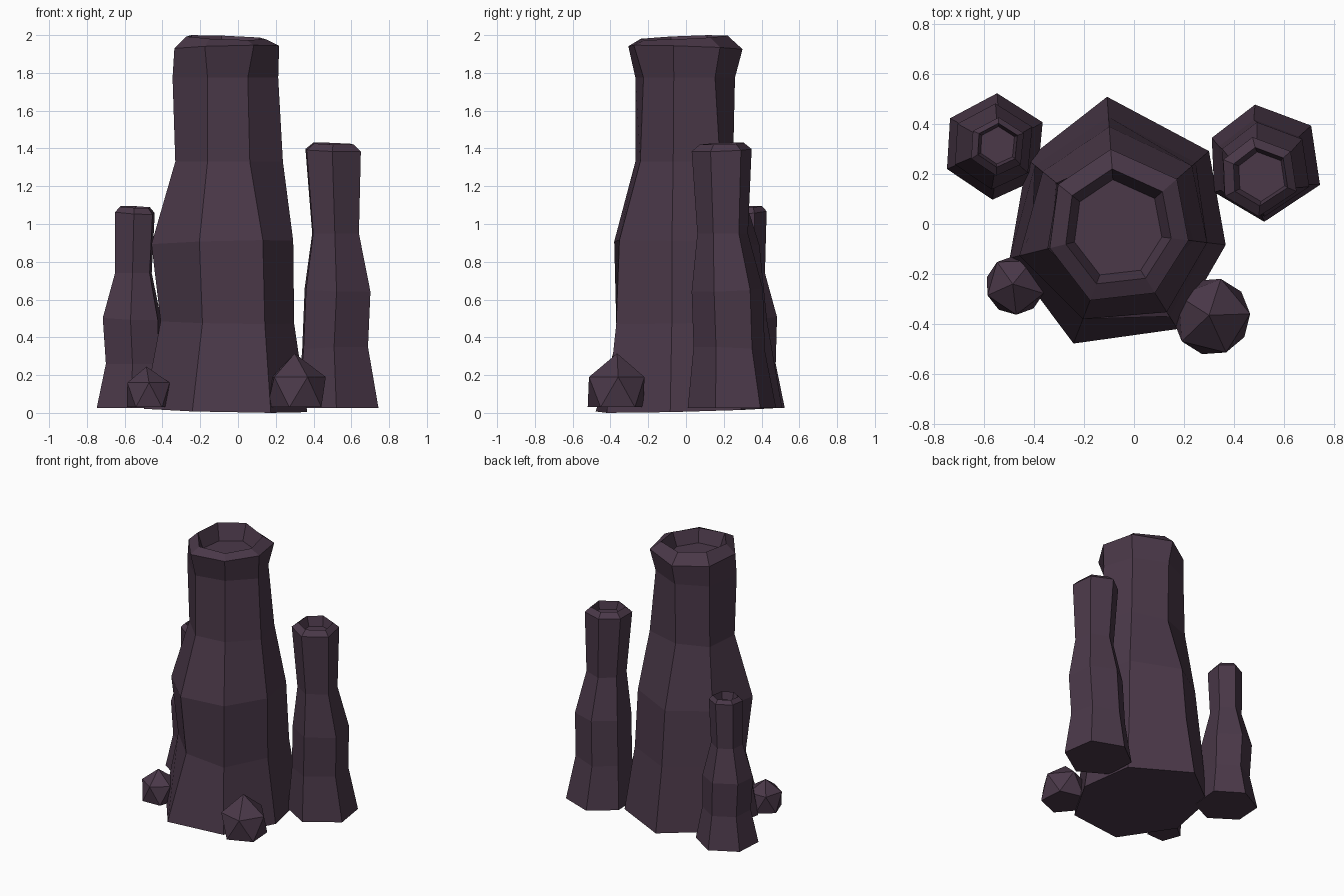
import bpy, bmesh
from math import radians, cos, sin

if "Cube" in bpy.data.objects:
    bpy.data.objects.remove(bpy.data.objects["Cube"])

rock = bpy.data.materials.new("dark_purple_rock")
rock.diffuse_color = (0.069, 0.040, 0.066, 1)
rock.use_nodes = True
rock.node_tree.nodes["Principled BSDF"].inputs["Base Color"].default_value = rock.diffuse_color


def finish(bm, name):
    bmesh.ops.recalc_face_normals(bm, faces=bm.faces)
    mesh = bpy.data.meshes.new(name)
    bm.to_mesh(mesh)
    bm.free()
    mesh.materials.append(rock)
    bpy.context.collection.objects.link(bpy.data.objects.new(name, mesh))


def chimney(name, angles, rings):
    """Stack of rings: (z, tilt, centre x, centre y, radius or one radius per corner)."""
    bm = bmesh.new()
    n = len(angles)
    prev = None
    for z, tilt, cx, cy, radii in rings:
        if not isinstance(radii, (list, tuple)):
            radii = [radii] * n
        ring = []
        for a, r in zip(angles, radii):
            t = radians(a)
            ring.append(bm.verts.new((cx + r * cos(t), cy + r * sin(t),
                                      z + tilt * cos(t - radians(130)))))
        if prev:
            for i in range(n):
                j = (i + 1) % n
                bm.faces.new((prev[i], prev[j], ring[j], ring[i]))
        else:
            bm.faces.new(ring)
        prev = ring
    bm.faces.new(prev)
    finish(bm, name)


# Large central vent with a hollow mouth
X, Y = -0.07, -0.03
rim = [0.33, 0.32, 0.29, 0.29, 0.295, 0.275, 0.30]
chimney("main_chimney", [94, 41, -7, -58, -111, -166, 141], [
    (0.015, 0.015, X, Y, [0.54, 0.49, 0.44, 0.46, 0.48, 0.44, 0.46]),
    (0.48, 0.01, X, Y, [0.46, 0.42, 0.37, 0.40, 0.33, 0.35, 0.42]),
    (0.90, -0.015, X, Y, [0.42, 0.40, 0.365, 0.38, 0.375, 0.40, 0.38]),
    (1.33, 0.0, X, Y, [0.28, 0.32, 0.31, 0.25, 0.255, 0.27, 0.31]),
    (1.775, 0.0, X, Y, [0.29, 0.28, 0.285, 0.23, 0.255, 0.285, 0.30]),
    (1.935, -0.012, X, Y, rim),
    (1.987, 0.013, X, Y, [r * 0.76 for r in rim]),
    (1.88, 0.0, X, Y, [r * 0.63 for r in rim]),
])

# Medium vent on the right
chimney("right_chimney", [100, 39, -22, -91, -150, 155], [
    (0.025, 0.0, 0.525, 0.245, 0.236),
    (0.34, -0.01, 0.512, 0.23, 0.19),
    (0.65, 0.01, 0.525, 0.22, 0.19),
    (0.95, 0.0, 0.515, 0.195, 0.135),
    (1.39, 0.008, 0.502, 0.19, 0.16),
    (1.425, 0.006, 0.505, 0.19, 0.118),
    (1.36, 0.0, 0.51, 0.19, 0.10),
])

# Small vent on the left
chimney("left_chimney", [88, 27, -38, -93, -155, 148], [
    (0.025, 0.0, -0.555, 0.31, 0.213),
    (0.26, 0.0, -0.55, 0.31, 0.165),
    (0.50, 0.01, -0.56, 0.31, 0.172),
    (0.74, 0.0, -0.553, 0.31, 0.108),
    (1.06, 0.01, -0.545, 0.31, 0.117),
    (1.09, 0.006, -0.545, 0.315, 0.088),
    (1.03, 0.0, -0.545, 0.315, 0.075),
])


# Boulders: twenty-sided stones with a flattened underside
def boulder(name, x, y, r, mid, top, turn):
    bm = bmesh.new()
    low, high = [], []
    for i in range(5):
        a, b = radians(turn + 72 * i), radians(turn + 72 * i + 36)
        low.append(bm.verts.new((x + r * cos(a), y + r * sin(a), 0.03)))
        high.append(bm.verts.new((x + r * cos(b), y + r * sin(b), mid)))
    tip = bm.verts.new((x - 0.01, y + 0.005, top))
    for i in range(5):
        j = (i + 1) % 5
        bm.faces.new((low[i], low[j], high[i]))
        bm.faces.new((high[i], low[j], high[j]))
        bm.faces.new((high[i], high[j], tip))
    bm.faces.new(low)
    finish(bm, name)


boulder("right_boulder", 0.31, -0.37, 0.155, 0.19, 0.315, 40)
boulder("left_boulder", -0.475, -0.245, 0.118, 0.16, 0.245, 20)
